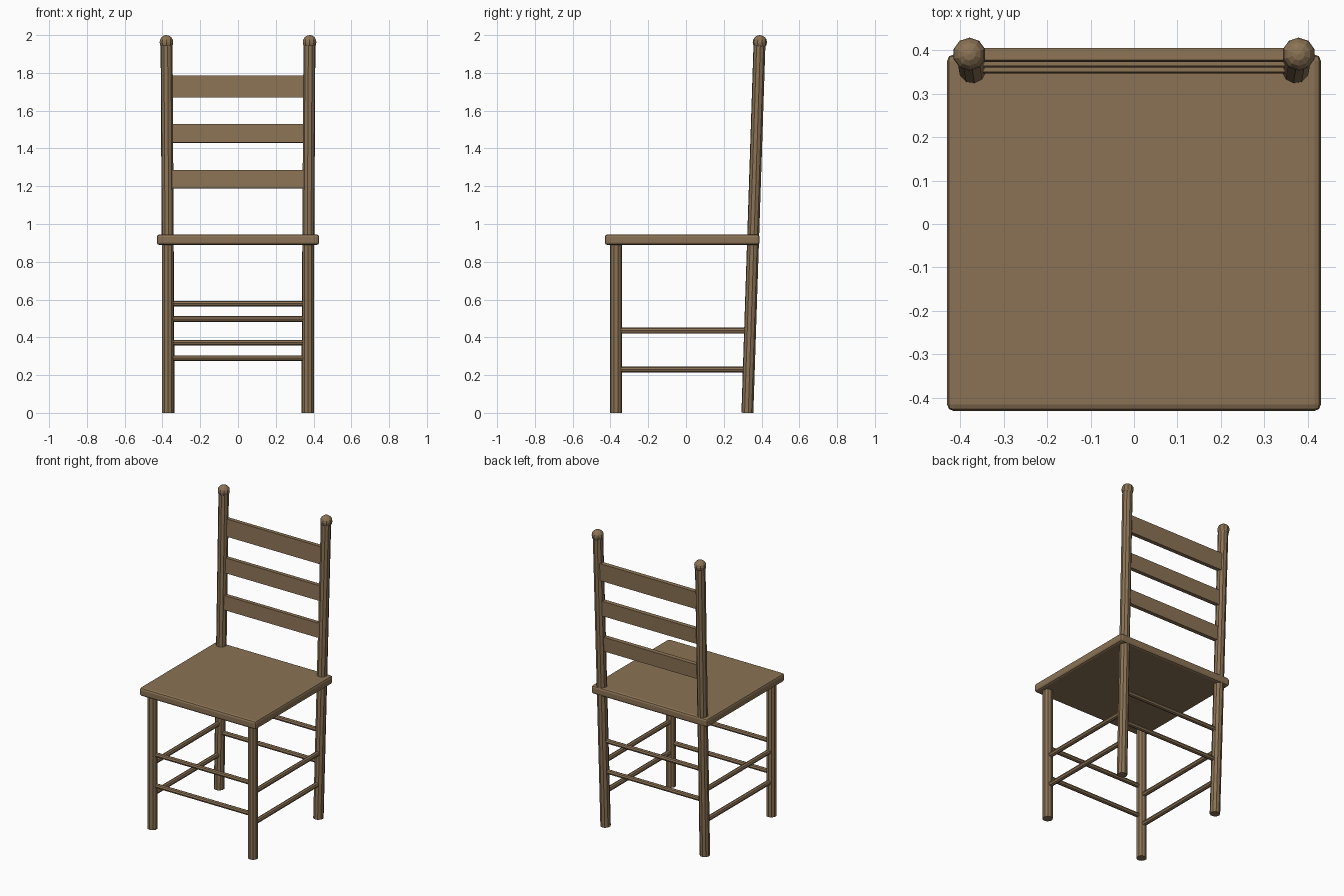
import bpy
from mathutils import Vector

if "Cube" in bpy.data.objects:
    bpy.data.objects.remove(bpy.data.objects["Cube"])

wood = bpy.data.materials.new("brown wood")
wood.diffuse_color = (0.258, 0.171, 0.091, 1)
wood.use_nodes = True
wood.node_tree.nodes["Principled BSDF"].inputs["Base Color"].default_value = wood.diffuse_color


def finish(name):
    ob = bpy.context.object
    ob.name = name
    ob.data.materials.append(wood)
    return ob


def rod(name, a, b, r, sides=10):
    a, b = Vector(a), Vector(b)
    d = b - a
    bpy.ops.mesh.primitive_cylinder_add(vertices=sides, radius=r, depth=d.length, location=(a + b) / 2)
    ob = finish(name)
    ob.rotation_euler = d.to_track_quat('Z', 'Y').to_euler()
    return ob


def box(name, loc, size, bevel, tilt=0):
    bpy.ops.mesh.primitive_cube_add(size=1, location=loc)
    ob = finish(name)
    ob.scale = size
    bpy.ops.object.transform_apply(location=False, rotation=False, scale=True)
    ob.rotation_euler.x = tilt
    if bevel:
        m = ob.modifiers.new("rounded edges", 'BEVEL')
        m.width, m.segments = bevel, 2
    return ob


def post_at(z, side=1):
    # centre line of the leaning back post
    t = z / 1.95
    return Vector((side * (0.367 + 0.011 * t), 0.325 + 0.064 * t, z))


# Seat
box("seat", (0, -0.02, 0.917), (0.86, 0.82, 0.056), 0.014)

# Legs, back posts, finials and side rungs
for s, label in ((-1, "left"), (1, "right")):
    rod(f"front_leg_{label}", (s * 0.371, -0.371, 0), (s * 0.371, -0.371, 0.9), 0.032)
    rod(f"back_post_{label}", post_at(0, s), post_at(1.95, s), 0.032)
    bpy.ops.mesh.primitive_uv_sphere_add(segments=10, ring_count=8, radius=0.038,
                                         location=(s * 0.379, 0.391, 1.962))
    finish(f"finial_{label}")
    for z in (0.23, 0.435):
        rod(f"side_rung_{label}", (s * 0.37, -0.37, z), post_at(z, s), 0.016, 8)

# Front and back rungs
for z in (0.29, 0.497):
    rod("front_rung", (-0.37, -0.371, z), (0.37, -0.371, z), 0.015, 8)
for z in (0.372, 0.578):
    rod("back_rung", post_at(z, -1), post_at(z, 1), 0.015, 8)

# Ladder back slats
for z, h, y in ((1.237, 0.096, 0.362), (1.48, 0.1, 0.376), (1.727, 0.116, 0.389)):
    box("back_slat", (0, y, z), (0.724, 0.028, h), 0, -0.033)
